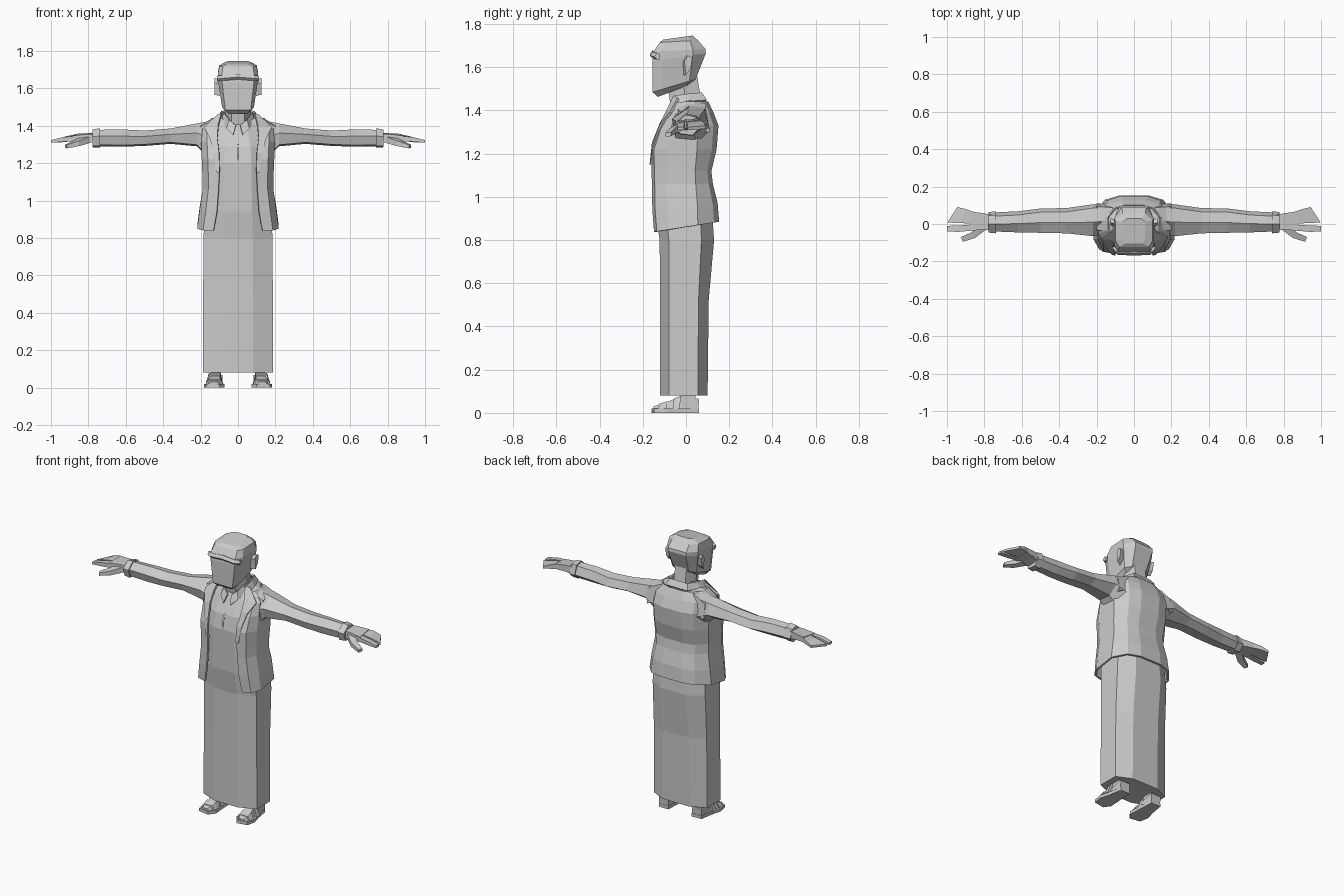
import bpy, bmesh
from mathutils import Vector


def loft(name, rings, closed=True, caps=True, mirror=False, thick=0):
    """Skin a list of equal-length point rings."""
    bm = bmesh.new()
    rows = [[bm.verts.new(p) for p in r] for r in rings]
    n = len(rows[0])
    for a, b in zip(rows, rows[1:]):
        for i in range(n if closed else n - 1):
            j = (i + 1) % n
            bm.faces.new((a[i], a[j], b[j], b[i]))
    if closed and caps:
        bm.faces.new(rows[0])
        bm.faces.new(rows[-1])
    bmesh.ops.recalc_face_normals(bm, faces=bm.faces)
    me = bpy.data.meshes.new(name)
    bm.to_mesh(me)
    bm.free()
    ob = bpy.data.objects.new(name, me)
    bpy.context.collection.objects.link(ob)
    if thick:
        s = ob.modifiers.new("Thickness", 'SOLIDIFY')
        s.thickness = thick
        s.offset = 0
    if mirror:
        ob.modifiers.new("Mirror", 'MIRROR')
    return ob


def sym(half):
    """Complete a closed ring from its right half (front to back)."""
    return half + [(-x, y, z) for x, y, z in reversed(half)]


def slab(p, q, t):
    """Four-cornered section between two edge points."""
    return [(p[0], p[1], p[2] - t), (q[0], q[1], q[2] - t),
            (q[0], q[1], q[2] + t), (p[0], p[1], p[2] + t)]


def prism_x(name, outline, x0, x1, **kw):
    return loft(name, [[(x, y, z) for y, z in outline] for x in (x0, x1)], **kw)


# Long robe, running up under the jacket to the neck
robe = []
for z, w, yf, yb in [(.08, .188, -.12, .10), (.52, .186, -.12, .105), (.80, .185, -.122, .13),
                     (.94, .175, -.142, .12), (1.2, .165, -.148, .10), (1.29, .155, -.13, .10),
                     (1.38, .12, -.085, .09), (1.43, .08, -.055, .08)]:
    robe.append(sym([(w * .43, yf, z), (w, yf * .65, z), (w, yb * .55, z), (w * .5, yb, z)]))
loft("robe", robe)

# Front placket slit on the robe
loft("placket", [slab((-.006, -.152, z), (.006, -.152, z), .001) for z in (1.19, 1.25)] +
     [slab((-.006, -.133, 1.30), (.006, -.133, 1.30), .001)])

# Open jacket shell
jacket = []
for zf, zb, xo, w, yf, yb in [(.838, .885, .13, .212, -.142, .152), (.94, .97, .112, .20, -.15, .145),
                              (1.06, 1.06, .103, .183, -.152, .122), (1.13, 1.12, .10, .184, -.154, .115),
                              (1.22, 1.22, .102, .188, -.155, .14), (1.31, 1.33, .11, .19, -.125, .149),
                              (1.38, 1.39, .12, .185, -.085, .125), (1.435, 1.44, .10, .135, -.05, .10)]:
    half = [(xo, yf), (xo + (w - xo) * .65, yf + .012), (w, yf * .55), (w, yb * .35),
            (w * .72, yb * .82), (w * .35, yb * .97)]
    half = [(x, y, zf + (zb - zf) * (y - yf) / (yb - yf)) for x, y in half]
    jacket.append(half + [(-x, y, z) for x, y, z in reversed(half)])
loft("jacket", jacket, closed=False, thick=.012)

# Shoulder yokes bridging neck and sleeves
loft("shoulder", [[(x, y0, z0), (x, y1, z0), (x, y1 * .85, z1), (x, (y0 + y1) / 2, z1 + .012), (x, y0 * .5, z1)]
                  for x, y0, y1, z0, z1 in [(.06, -.05, .09, 1.36, 1.445), (.13, -.075, .105, 1.33, 1.43),
                                            (.20, -.065, .11, 1.30, 1.395)]], mirror=True)

# Jacket collar and lapels
collar = []
for k, z, dy in [(1.0, 1.475, 0), (1.25, 1.44, .005)]:
    half = [(.088 * k, -.055, z - .01), (.085 * k, .01, z), (.06 * k, .07 * k + dy, z + .005)]
    collar.append(half + [(-x, y, zz) for x, y, zz in reversed(half)])
loft("collar", collar, closed=False, thick=.012)
loft("lapel", [[a, b] for a, b in [((.088, -.055, 1.465), (.11, -.035, 1.455)),
                                  ((.105, -.085, 1.40), (.18, -.07, 1.39)),
                                  ((.11, -.118, 1.335), (.15, -.118, 1.33)),
                                  ((.10, -.152, 1.25), (.13, -.146, 1.25)),
                                  ((.098, -.163, 1.15), (.115, -.16, 1.15))]],
     closed=False, mirror=True, thick=.012)
loft("shirt_collar", [[a, b] for a, b in [((.07, .05, 1.44), (.06, .04, 1.48)),
                                         ((.085, -.02, 1.42), (.075, -.03, 1.47)),
                                         ((.06, -.085, 1.385), (.045, -.07, 1.43)),
                                         ((.025, -.11, 1.35), (.012, -.085, 1.40))]],
     closed=False, mirror=True, thick=.008)


# Sleeves with cuffs
def arm_ring(x, y0, y1, z0, z1):
    yc, zc = (y0 + y1) / 2, (z0 + z1) / 2
    return [(x, y0, zc + .01), (x, y0 + .015, z0 + .008), (x, yc + .02, z0), (x, y1, zc - .015),
            (x, y1 - .02, z1 - .01), (x, yc - .01, z1)]


loft("sleeve", [arm_ring(*s) for s in [(.15, -.06, .11, 1.22, 1.425), (.22, -.065, .105, 1.29, 1.412),
                                       (.36, -.05, .085, 1.303, 1.385), (.50, -.047, .083, 1.292, 1.374),
                                       (.62, -.045, .068, 1.288, 1.38), (.745, -.04, .062, 1.29, 1.378)]], mirror=True)
loft("cuff", [arm_ring(*s) for s in [(.738, -.05, .068, 1.283, 1.386), (.778, -.046, .064, 1.285, 1.38)]], mirror=True)

# Hands: palm, finger paddle, index finger, thumb
loft("palm", [slab(*s) for s in [((.76, -.03, 1.33), (.76, .05, 1.335), .026),
                                 ((.81, -.032, 1.335), (.81, .058, 1.34), .02),
                                 ((.885, -.035, 1.33), (.875, .068, 1.34), .016)]], mirror=True)
loft("fingers", [slab(*s) for s in [((.87, .002, 1.335), (.86, .066, 1.34), .014),
                                    ((.93, .005, 1.325), (.90, .08, 1.335), .013),
                                    ((.998, .008, 1.316), (.945, .09, 1.322), .007)]], mirror=True)
loft("index_finger", [slab(*s) for s in [((.86, -.035, 1.332), (.86, -.003, 1.335), .014),
                                         ((.94, -.042, 1.326), (.94, -.008, 1.326), .012),
                                         ((1.0, -.04, 1.316), (1.0, -.01, 1.316), .007)]], mirror=True)
loft("thumb", [slab(*s) for s in [((.79, -.03, 1.325), (.84, -.015, 1.325), .017),
                                  ((.85, -.075, 1.305), (.87, -.045, 1.31), .014),
                                  ((.915, -.095, 1.288), (.925, -.07, 1.29), .009)]], mirror=True)

# Neck
loft("neck", [sym([(w * .5, yf, zf), (w, yf * .4 + yb * .4, (zf + zb) / 2), (w * .6, yb, zb)])
              for w, yf, yb, zf, zb in [(.07, -.065, .075, 1.38, 1.42), (.065, -.085, .05, 1.51, 1.57)]])

# Head
head = []
for zf, zb, w, yf, yb in [(1.463, 1.515, .062, -.13, .005), (1.485, 1.545, .085, -.155, .045),
                          (1.63, 1.665, .106, -.155, .092), (1.672, 1.685, .108, -.15, .09),
                          (1.715, 1.725, .10, -.122, .055), (1.728, 1.747, .06, -.105, .03)]:
    half = [(w * .8, yf), (w, yf * .72), (w, yb * .35), (w * .6, yb)]
    head.append(sym([(x, y, zf + (zb - zf) * (y - yf) / (yb - yf)) for x, y in half]))
loft("head", head)

# Chevron band across the forehead
loft("brow_band", [[(x, y, z - .008), (x, y - .012, z + .005), (x, y, z + .022), (x, .0 - .12, z + .015),
                    (x, -.12, z - .008)]
                   for x, y, z in [(-.112, -.135, 1.645), (-.085, -.154, 1.648), (0, -.156, 1.655),
                                   (.085, -.154, 1.648), (.112, -.135, 1.645)]])

# Ears
loft("ear", [[(.097, y, z) for y, z in [(-.015, 1.625), (.0, 1.65), (.022, 1.64), (.018, 1.59), (-.01, 1.56)]],
             [(.125, y, z) for y, z in [(-.008, 1.63), (.008, 1.655), (.03, 1.645), (.022, 1.595), (0, 1.565)]]],
     mirror=True)

# Sandals: sole, foot, straps, ankle
sole = [(.082, .06), (.15, .06), (.165, -.03), (.182, -.09), (.17, -.148), (.10, -.16), (.072, -.12), (.078, -.03)]
loft("sole", [[(x, y, z) for x, y in sole] for z in (0, .02)], mirror=True)
loft("foot", [[(x0, y, .018), (x1, y, .018), (x1 - .015, y, z), (x0 + .012, y, z)]
              for y, x0, x1, z in [(.05, .09, .143, .06), (.0, .086, .15, .085), (-.05, .085, .16, .065),
                                   (-.11, .083, .17, .043), (-.15, .10, .16, .03)]], mirror=True)
for name, y, z, d in [("toe_strap", -.11, .05, .018), ("instep_strap", -.045, .075, .016)]:
    loft(name, [[(.078, yy, .018), (.174, yy, .018), (.155, yy + .005, z - dz), (.095, yy + .005, z - dz)]
                for yy, dz in [(y - d, .008), (y + d, -.004)]], mirror=True)
prism_x("heel_strap", [(-.03, .02), (.058, .02), (.06, .065), (.045, .068), (-.03, .045)], .084, .15, mirror=True)
loft("ankle", [[(.09, -.02, z), (.145, -.02, z), (.145, .045, z), (.09, .045, z)] for z in (.05, .12)], mirror=True)
